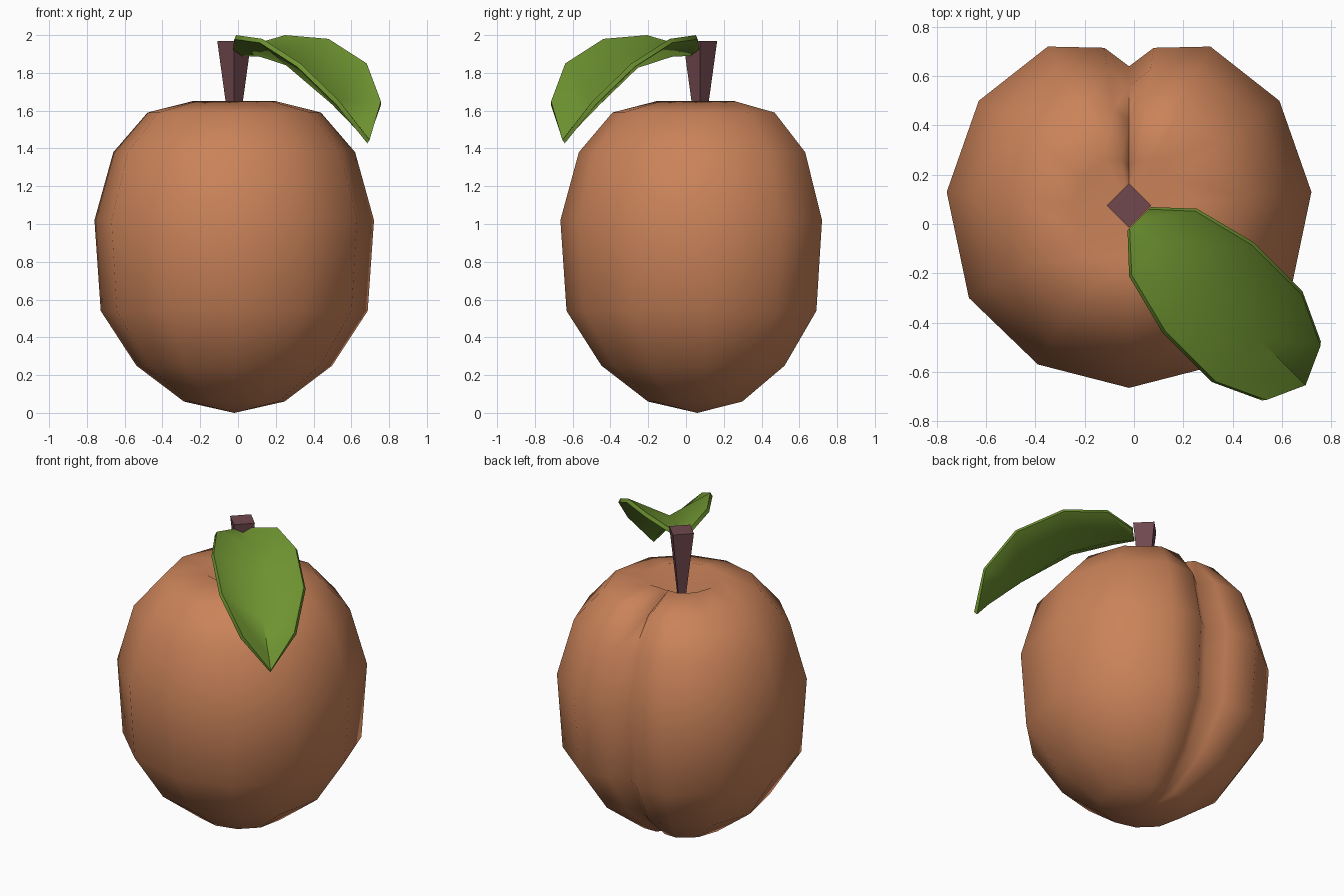
import bpy, bmesh, math
from mathutils import Vector

if "Cube" in bpy.data.objects:
    bpy.data.objects.remove(bpy.data.objects["Cube"])


def material(name, rgb):
    m = bpy.data.materials.new(name)
    m.diffuse_color = (*rgb, 1)
    m.use_nodes = True
    m.node_tree.nodes["Principled BSDF"].inputs["Base Color"].default_value = m.diffuse_color
    return m


def make_object(name, bm, mat, smooth=None, thickness=0):
    bmesh.ops.recalc_face_normals(bm, faces=bm.faces)
    mesh = bpy.data.meshes.new(name)
    bm.to_mesh(mesh)
    bm.free()
    ob = bpy.data.objects.new(name, mesh)
    bpy.context.collection.objects.link(ob)
    mesh.materials.append(mat)
    bpy.ops.object.select_all(action='DESELECT')
    bpy.context.view_layer.objects.active = ob
    ob.select_set(True)
    if thickness:
        mod = ob.modifiers.new("thickness", 'SOLIDIFY')
        mod.thickness = thickness
        mod.offset = -1
        bpy.ops.object.modifier_apply(modifier=mod.name)
    if smooth:
        bpy.ops.object.shade_smooth_by_angle(angle=math.radians(smooth))
    return ob


skin = material("apricot orange", (0.59, 0.225, 0.10))
bark = material("dark brown", (0.16, 0.065, 0.075))
green = material("leaf green", (0.155, 0.29, 0.03))

# Fruit: mirrored cross-section with a groove at the back, scaled up the profile
CX, CY = -0.02, 0.06
half = [(0, -.725), (.37, -.63), (.65, -.36), (.74, .07),
        (.61, .44), (.33, .66), (.10, .655), (0, .58)]
section = half + [(-x, y) for x, y in half[-2:0:-1]]
GROOVE = 7
# height, scale, how far the groove sinks
levels = [(.06, .36, 0), (.25, .70, 0), (.54, .955, 0), (1.02, 1, 0),
          (1.38, .865, .02), (1.59, .62, .05), (1.65, .30, .07)]
bm = bmesh.new()
rings = []
for z, s, sink in levels:
    rings.append([bm.verts.new((CX + x * s, CY + y * s, z - (sink if i == GROOVE else 0)))
                  for i, (x, y) in enumerate(section)])
bottom = bm.verts.new((CX, CY, 0))
top = bm.verts.new((CX, CY + .01, 1.53))
n = len(section)
for i in range(n):
    j = (i + 1) % n
    for a, b in zip(rings, rings[1:]):
        bm.faces.new((a[i], a[j], b[j], b[i]))
    bm.faces.new((bottom, rings[0][j], rings[0][i]))
    bm.faces.new((top, rings[-1][i], rings[-1][j]))
make_object("fruit", bm, skin, smooth=80)

# Stem: four-sided, wider at the tip
bm = bmesh.new()
bmesh.ops.create_cone(bm, cap_ends=True, segments=4, radius1=.028, radius2=.09, depth=.45)
bmesh.ops.translate(bm, verts=bm.verts, vec=(CX, .075, 1.745))
make_object("stem", bm, bark)

# Leaf: folded strip running diagonally forward, drooping to a tip
# distance along, half width, edge height, midrib height
rows = [(0, .055, 1.945, 1.915), (.14, .183, 2.0, 1.91), (.40, .248, 1.98, 1.85),
        (.686, .248, 1.85, 1.655), (.885, .155, 1.65, 1.51)]
along = Vector((1, -1, 0)).normalized()
across = Vector((1, 1, 0)).normalized()
bm = bmesh.new()


def leaf_vert(u, v, z):
    return bm.verts.new(along * u + across * (v + .03) + Vector((0, 0, z)))


strips = [[leaf_vert(u, -w, ze), leaf_vert(u, 0, zm), leaf_vert(u, w, ze)]
          for u, w, ze, zm in rows]
tip = leaf_vert(.955, 0, 1.445)
for a, b in zip(strips, strips[1:]):
    for k in (0, 1):
        bm.faces.new((a[k], b[k], b[k + 1], a[k + 1]))
for k in (0, 1):
    bm.faces.new((strips[-1][k], tip, strips[-1][k + 1]))
# make the upper side face up so that the thickness goes below it
leaf = make_object("leaf", bm, green)
if sum(p.normal.z for p in leaf.data.polygons) < 0:
    leaf.data.flip_normals()
mod = leaf.modifiers.new("thickness", 'SOLIDIFY')
mod.thickness = .025
mod.offset = -1
bpy.ops.object.modifier_apply(modifier=mod.name)
bpy.ops.object.shade_smooth_by_angle(angle=math.radians(65))
